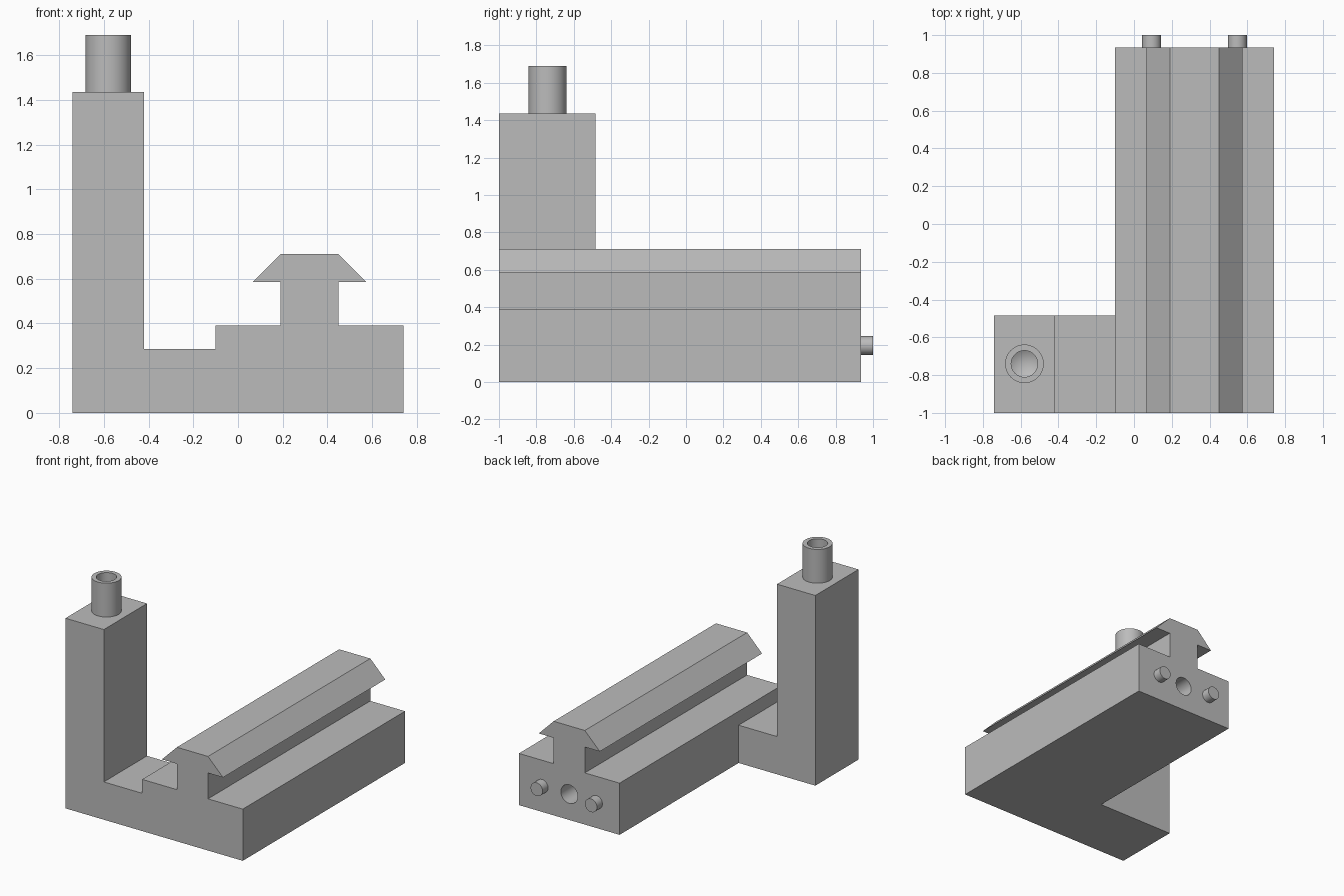
import bpy, bmesh, math
from mathutils import Matrix

if "Cube" in bpy.data.objects:
    bpy.data.objects.remove(bpy.data.objects["Cube"], do_unlink=True)

grey = bpy.data.materials.new("plain grey")
grey.use_nodes = True
COLOUR = (0.5, 0.5, 0.5, 1)
grey.diffuse_color = COLOUR
grey.node_tree.nodes["Principled BSDF"].inputs["Base Color"].default_value = COLOUR


def finish(name, bm):
    bmesh.ops.recalc_face_normals(bm, faces=bm.faces)
    mesh = bpy.data.meshes.new(name)
    bm.to_mesh(mesh)
    bm.free()
    mesh.materials.append(grey)
    obj = bpy.data.objects.new(name, mesh)
    bpy.context.collection.objects.link(obj)
    return obj


def extrude_profile(name, profile, y0, y1):
    """Prism from an x-z outline, running from y0 to y1."""
    bm = bmesh.new()
    face = bm.faces.new([bm.verts.new((x, y0, z)) for x, z in profile])
    new = bmesh.ops.extrude_face_region(bm, geom=[face])["geom"]
    verts = [v for v in new if isinstance(v, bmesh.types.BMVert)]
    bmesh.ops.translate(bm, verts=verts, vec=(0, y1 - y0, 0))
    return finish(name, bm)


def lathe(name, profile, matrix, steps=64):
    """Solid of revolution from a radius-height outline, then placed by matrix."""
    bm = bmesh.new()
    verts = [bm.verts.new((r, 0, h)) for r, h in profile]
    edges = [bm.edges.new(pair) for pair in zip(verts, verts[1:])]
    bmesh.ops.spin(bm, geom=verts + edges, cent=(0, 0, 0), axis=(0, 0, 1),
                   angle=math.tau, steps=steps)
    bmesh.ops.remove_doubles(bm, verts=bm.verts, dist=0.0005)
    bm.transform(matrix)
    return finish(name, bm)


def activate(obj):
    bpy.ops.object.select_all(action="DESELECT")
    obj.select_set(True)
    bpy.context.view_layer.objects.active = obj


def combine(obj, other, operation):
    activate(obj)
    mod = obj.modifiers.new("boolean", "BOOLEAN")
    mod.operation, mod.solver, mod.object = operation, "EXACT", other
    bpy.ops.object.modifier_apply(modifier=mod.name)
    bpy.data.objects.remove(other, do_unlink=True)


# Rail block: half outline mirrored about the rail's centre line
RAIL_X, BACK, FRONT = 0.32, 0.935, -1.0
half = [(0.42, 0), (0.42, 0.39), (0.13, 0.39), (0.13, 0.585), (0.255, 0.585), (0.13, 0.71)]
outline = [(RAIL_X + x, z) for x, z in half]
outline += [(RAIL_X - x, z) for x, z in reversed(half)]
body = extrude_profile("rail_and_post", outline, FRONT, BACK)

# Side arm with the upright post
arm = extrude_profile("arm", [(-0.74, 0), (-0.1, 0), (-0.1, 0.285), (-0.42, 0.285),
                              (-0.42, 1.435), (-0.74, 1.435)], FRONT, -0.485)
combine(body, arm, "UNION")

# Blind hole with a pointed end in the back face
PIN_Z = 0.195
towards_back = Matrix.Rotation(-math.pi / 2, 4, "X")
drill = lathe("drill", [(0, -0.29), (0.07, -0.25), (0.07, 0.05), (0, 0.05)],
              Matrix.Translation((RAIL_X, BACK, PIN_Z)) @ towards_back)
drill.hide_render = True
combine(body, drill, "DIFFERENCE")

# Hollow tube on the post
tube = lathe("post_tube", [(0, 0), (0.102, 0), (0.102, 0.255), (0.07, 0.255),
                           (0.07, 0.05), (0, 0.01)],
             Matrix.Translation((-0.58, -0.74, 1.435)))

# Two locating pins beside the hole
pins = []
for side, name in ((-1, "right_pin"), (1, "left_pin")):
    place = Matrix.Translation((RAIL_X + side * 0.227, BACK, PIN_Z)) @ towards_back
    pins.append(lathe(name, [(0, 0), (0.05, 0), (0.05, 0.065), (0, 0.065)], place))

for obj in [body, tube] + pins:
    activate(obj)
    bpy.ops.object.shade_smooth_by_angle(angle=math.radians(30))
